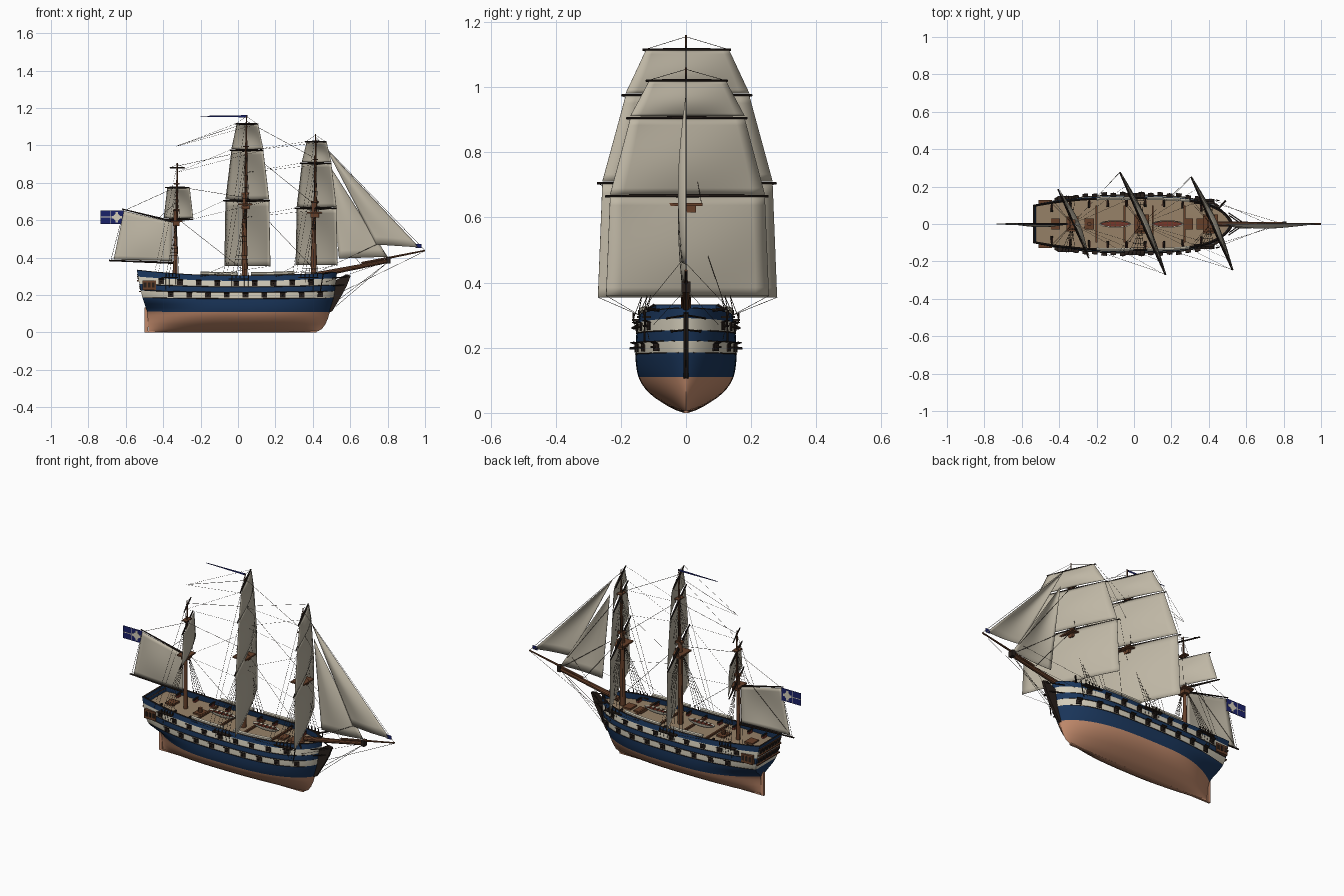
import bpy, bmesh, math
from mathutils import Vector as V, Matrix

if "Cube" in bpy.data.objects:
    bpy.data.objects.remove(bpy.data.objects["Cube"])

def mat(name, r, g, b):
    m = bpy.data.materials.new(name)
    m.diffuse_color = tuple((c / 255) ** 2.2 for c in (r, g, b)) + (1,)
    m.use_nodes = True
    m.node_tree.nodes["Principled BSDF"].inputs["Base Color"].default_value = m.diffuse_color
    return m
COPPER = mat("copper", 194, 138, 108)
BLUE = mat("hull_blue", 32, 57, 92)
CREAM = mat("cream_paint", 210, 203, 184)
SAIL = mat("sailcloth", 190, 182, 164)
DECK = mat("deck_wood", 150, 129, 104)
WOOD = mat("spar_brown", 102, 66, 46)
DARK = mat("black_brown", 44, 36, 32)
ROPE = mat("rope", 62, 54, 46)
NAVY = mat("flag_navy", 32, 38, 104)
RED = mat("dull_red", 122, 58, 46)

def obj(name, bm, mats, smooth=True):
    bmesh.ops.recalc_face_normals(bm, faces=bm.faces)
    me = bpy.data.meshes.new(name)
    bm.to_mesh(me); bm.free()
    o = bpy.data.objects.new(name, me)
    bpy.context.collection.objects.link(o)
    for m in mats if isinstance(mats, list) else [mats]:
        me.materials.append(m)
    if smooth:
        bpy.context.view_layer.objects.active = o
        bpy.ops.object.select_all(action='DESELECT')
        o.select_set(True)
        bpy.ops.object.shade_smooth_by_angle(angle=math.radians(35))
    return o

def cyl(bm, a, b, r1, r2=None, n=8):
    a, b = V(a), V(b); d = b - a
    M = Matrix.Translation((a + b) / 2) @ d.to_track_quat('Z', 'Y').to_matrix().to_4x4()
    bmesh.ops.create_cone(bm, cap_ends=True, segments=n, radius1=r1,
                          radius2=r1 if r2 is None else r2, depth=d.length, matrix=M)

def box(bm, c, s, rot=Matrix()):
    bmesh.ops.create_cube(bm, size=1, matrix=Matrix.Translation(c) @ rot @ Matrix.Diagonal((*s, 1)))

def rope(a, b, r=0.0008):
    cyl(rig, a, b, r, n=4)

def table(pts, z):
    for (z0, a), (z1, b) in zip(pts, pts[1:]):
        if z <= z1:
            return a + (b - a) * max(0, (z - z0) / (z1 - z0))
    return pts[-1][1]

# ---- hull form: beam, stern and stem profiles by height
BEAM = [(0, .006), (.008, .03), (.02, .055), (.045, .094), (.06, .112), (.075, .126), (.092, .138), (.11, .146),
        (.13, .151), (.15, .154), (.19, .156), (.24, .153), (.28, .147), (.31, .141)]
STERN = [(0, -.478), (.11, -.485), (.15, -.5), (.18, -.511), (.31, -.543)]
STEM = [(0, .40), (.008, .43), (.02, .45), (.045, .468), (.075, .481), (.11, .491), (.18, .512), (.24, .522), (.31, .53)]
SQUARE = [(0, .03), (.08, .04), (.12, .12), (.16, .5), (.2, .66), (.31, .72)]

def half(t, z):
    s, k = table(SQUARE, z), min(1, z / .2)
    if t < .45:
        f = s + (1 - s) * (1 - (1 - t / .45) ** (2.2 + (1 - k)))
    else:
        f = max(0, 1 - ((t - .45) / .55) ** (2.6 + 1.2 * k)) ** (.85 - .25 * k)
    return table(BEAM, z) * f

def sheer(x, z):
    return z + (.03 if x < 0 else .02) * (x / .54) ** 2 * min(1.2, z / .3) ** 3

def side(x, z):
    a, b = table(STERN, z), table(STEM, z)
    return half(min(1, max(0, (x - a) / (b - a))), z)

# rows: height, inset, material slot of the strip below the row
rows = [(0, 0, 0), (.008, 0, 0), (.02, 0, 0), (.032, 0, 0), (.045, 0, 0), (.06, 0, 0), (.075, 0, 0), (.092, 0, 0),
        (.11, 0, 0), (.13, 0, 1), (.15, 0, 1), (.165, 0, 1), (.182, 0, 1), (.214, 0, 2), (.244, 0, 1),
        (.276, 0, 2), (.302, 0, 1), (.302, .01, 3), (.272, .01, 1), (.274, 1, 4)]
ts = [0] + [math.sin(i / 44 * math.pi / 2) ** 1.25 for i in range(45)]
bm = bmesh.new(); grid = []
for z, ins, m in rows:
    a, b = table(STERN, z), table(STEM, z)
    inn = min(ins, .01); line = []
    for i, t in enumerate(ts):
        x = a + inn + (b - a - 2 * inn) * t
        y = 0 if i == 0 or ins == 1 else max(0, half(t, z) - inn)
        line.append(bm.verts.new((x, y, sheer(x, z))))
    grid.append(line)
for j in range(1, len(rows)):
    for i in range(len(ts) - 1):
        f = bm.faces.new((grid[j - 1][i], grid[j - 1][i + 1], grid[j][i + 1], grid[j][i]))
        f.material_index = rows[j][2]
bmesh.ops.mirror(bm, geom=bm.verts[:] + bm.edges[:] + bm.faces[:], axis='Y', merge_dist=1e-5)
bmesh.ops.remove_doubles(bm, verts=bm.verts, dist=1e-5)
obj("hull", bm, [COPPER, BLUE, CREAM, DARK, DECK])

# wales, rails and hammock rolls follow the hull side
def strake(name, m, z, x0, x1, r, out=0.0, n=4):
    bm = bmesh.new()
    for s in (1, -1):
        p = [V((x, s * (side(x, z) + out), sheer(x, z))) for x in [x0 + (x1 - x0) * i / 28 for i in range(29)]]
        for a, b in zip(p, p[1:]):
            cyl(bm, a, b, r, n=n)
    obj(name, bm, m)
for i, z in enumerate((.181, .215, .244)):
    strake("wale_%d" % i, DARK, z, -.5, .505, .0018)
strake("top_rail", DARK, .302, -.54, .52, .003, -.004)
strake("hammock_roll_aft", CREAM, .313, -.2, .0, .009, -.004, 6)
strake("hammock_roll_fore", CREAM, .313, .07, .3, .009, -.004, 6)

# keel, rudder, beakhead
bm = bmesh.new(); box(bm, (-.03, 0, .004), (.9, .012, .008)); box(bm, (-.491, 0, .067), (.018, .012, .134))
obj("keel_and_rudder", bm, COPPER)
bm = bmesh.new()
f = bm.faces.new([bm.verts.new((x, -.008, z)) for x, z in
                  ((.478, .1), (.505, .115), (.55, .19), (.582, .25), (.603, .305), (.575, .31), (.525, .28), (.5, .2))])
r = bmesh.ops.extrude_face_region(bm, geom=[f])
bmesh.ops.translate(bm, vec=(0, .016, 0), verts=[v for v in r['geom'] if isinstance(v, bmesh.types.BMVert)])
for s in (1, -1):
    cyl(bm, (.505, s * .06, .29), (.595, 0, .3), .003)
    cyl(bm, (.51, s * .045, .25), (.575, 0, .255), .003)
    cyl(bm, (.45, s * .08, .315), (.49, s * .125, .32), .005)
    cyl(bm, (.455, s * .125, .31), (.44, s * .128, .22), .003)
obj("beakhead_and_anchors", bm, DARK)

# gun ports, lids, barrels
ports, lids = bmesh.new(), bmesh.new()
for z, x0, n in ((.26, -.41, 9), (.198, -.36, 9)):
    for i in range(n):
        x = x0 + .1 * i
        zz = sheer(x, z)
        for s in (1, -1):
            y = side(x, z)
            yaw = Matrix.Rotation(s * math.atan2(side(x + .01, z) - side(x - .01, z), .02), 4, 'Z')
            box(ports, (x, s * y, zz), (.03, .006, .024), yaw)
            cyl(ports, (x, s * (y - .01), zz), (x, s * (y + .018), zz), .004, .003)
            box(lids, (x, s * (y + .008), zz + .015), (.03, .016, .003), yaw @ Matrix.Rotation(s * .35, 4, 'X'))
obj("gun_ports", ports, DARK, False); obj("port_lids", lids, DARK, False)

# stern windows and quarter galleries
win, frame = bmesh.new(), bmesh.new()
for z in (.225, .272):
    x = table(STERN, z); zz = sheer(x, z)
    tilt = Matrix.Rotation(-.24, 4, 'Y')
    box(frame, (x, 0, zz - .017), (.014, .2, .006)); box(frame, (x, 0, zz + .017), (.014, .2, .006))
    for i in range(-3, 4):
        box(win, (x, i * .027, zz), (.008, .018, .022), tilt)
for s in (1, -1):
    y = side(-.475, .25)
    box(frame, (-.475, s * y, .252), (.072, .024, .05))
    for i in (-1, 0, 1):
        box(win, (-.475 + i * .022, s * (y + .011), .254), (.015, .006, .026))
obj("stern_windows", win, DARK, False); obj("stern_galleries", frame, WOOD, False)

# deck fittings: guns, gratings, boats
guns, carr, hatch = bmesh.new(), bmesh.new(), bmesh.new()
for i in range(9):
    x = -.44 + .1 * i
    for s in (1, -1):
        y, z = side(x, .28) - .035, sheer(x, .272)
        box(carr, (x, s * y, z + .006), (.014, .03, .012))
        cyl(guns, (x, s * (y - .02), z + .016), (x, s * (y + .025), z + .016), .006, .004)
for x in (-.42, -.24, .29, .36):
    box(hatch, (x, 0, sheer(x, .272) + .005), (.05, .06, .012))
cyl(hatch, (-.24, 0, .28), (-.24, 0, .31), .012)
for x in (-.2, -.05, .1, .27):
    box(hatch, (x, 0, .29), (.01, .2, .01))
obj("deck_guns", guns, DARK); obj("gun_carriages", carr, RED); obj("hatches_and_beams", hatch, WOOD, False)
for k, cx in enumerate((-.1, .18)):
    bm = bmesh.new()
    bmesh.ops.create_uvsphere(bm, u_segments=20, v_segments=10, radius=1,
                              matrix=Matrix.Translation((cx, 0, .318)) @ Matrix.Diagonal((.085, .02, .026, 1)))
    bmesh.ops.delete(bm, geom=[v for v in bm.verts if v.co.z > .3185], context='VERTS')
    r = bmesh.ops.holes_fill(bm, edges=bm.edges)
    bmesh.ops.inset_region(bm, faces=r['faces'], thickness=.006, depth=-.006)
    for f in bm.faces:
        f.material_index = int(f.calc_center_median().z > .31 and len(f.verts) > 4)
    obj("boat_%d" % k, bm, [CREAM, RED])
    thw = bmesh.new()
    for i in (-2, -1, 0, 1, 2):
        box(thw, (cx + i * .025, 0, .317), (.006, .03, .003))
    obj("boat_seats_%d" % k, thw, WOOD, False)

# ---- spars, sails and rigging
rig, yards = bmesh.new(), bmesh.new()
A = math.radians(24)
D, N = V((-math.sin(A), math.cos(A), 0)), V((math.cos(A), math.sin(A), 0))

def sail(name, p00, p10, p11, p01, belly, n=12):
    bm = bmesh.new(); g = []
    for j in range(n + 1):
        v = j / n
        g.append([bm.verts.new(V(p00).lerp(V(p10), i / n).lerp(V(p01).lerp(V(p11), i / n), v)
                 + V(belly) * math.sin(math.pi * i / n) * math.sin(math.pi * (.12 + .88 * v)))
                 for i in range(n + 1)])
    for j in range(n):
        for i in range(n):
            bm.faces.new((g[j][i], g[j][i + 1], g[j + 1][i + 1], g[j + 1][i]))
    bmesh.ops.remove_doubles(bm, verts=bm.verts, dist=1e-5)
    o = obj(name, bm, SAIL)
    o.modifiers.new("thickness", 'SOLIDIFY').thickness = .002

masts = [("fore", .41, .64, [(.665, .25), (.905, .185), (1.02, .125)], (.36, .25), 1.06, .04),
         ("main", .04, .685, [(.705, .275), (.975, .2), (1.115, .135)], (.355, .275), 1.16, -.33),
         ("mizzen", -.33, .595, [(.605, .185), (.775, .14), (.88, .085)], None, .905, None)]
for name, x, top, ys, foot, peak, aft in masts:
    k = .8 if foot is None else 1
    bm = bmesh.new()
    cyl(bm, (x - .005, 0, .2), (x - .005, 0, top + .06), .016 * k, .011 * k, 12)
    cyl(bm, (x + .003, 0, top - .02), (x + .003, 0, ys[1][0] + .04), .009 * k, .006 * k)
    cyl(bm, (x + .005, 0, ys[1][0]), (x + .005, 0, peak), .005, .003)
    box(bm, (x, 0, top), (.08 * k, .1 * k, .008)); box(bm, (x, 0, top - .015), (.045 * k, .06 * k, .02))
    box(bm, (x, 0, top + .058), (.04 * k, .025, .012)); box(bm, (x + .003, 0, ys[1][0] + .02), (.03, .05, .006))
    obj(name + "_mast", bm, WOOD)
    C = lambda z, d=.006: V((x, 0, z)) + N * d
    for i, (z, h) in enumerate(ys):
        L = h / math.cos(A)
        for s in (1, -1):
            cyl(yards, C(z), C(z) + D * L * s, .008 * k - .001 * i, .0035)
            if i == 2:
                rope(C(z) + D * L * s * .97, (x + .005, 0, peak - .005))
            if aft is not None:
                rope(C(z) + D * L * s, (aft, 0, z - .05 if aft > 0 else z - .12), .0006)
        lower = ys[i - 1] if i else foot
        if lower is None or (foot is None and i == 2):
            continue
        lo, hi = C(lower[0] + (.006 if i else 0), .012), C(z - .002, .012)
        hb, ht = lower[1] * (.95 if i else 1) / math.cos(A), L * .95
        sail("%s_sail_%d" % (name, i), lo - D * hb, lo + D * hb, hi + D * ht, hi - D * ht, N * .024)
    # channels, shrouds, ratlines, backstays
    ch = bmesh.new()
    for s in (1, -1):
        y = side(x - .03, .27) + .005
        box(ch, (x - .035, s * y, sheer(x, .285)), (.11 * k, .026, .006))
        y += .008
        feet = [V((x + .015 - .022 * k * i, s * y, sheer(x, .29))) for i in range(5)]
        head = V((x, s * .014, top))
        for p in feet:
            rope(p, head, .001)
            rope(p, p + V((0, -s * .016, -.075)), .001)
            cyl(ch, p, p + V((0, 0, .016)), .003, n=6)
        for i in range(1, 15):
            rope(feet[0].lerp(head, i / 16), feet[-1].lerp(head, i / 16), .0006)
        up = V((x + .003, 0, ys[1][0] + .015))
        e = [V((x + .02 - .022 * i, s * .048 * k, top)) for i in range(3)]
        for p in e:
            rope(p, up)
        for i in range(1, 9):
            rope(e[0].lerp(up, i / 10), e[2].lerp(up, i / 10), .0006)
        for i, z in enumerate((ys[1][0], peak - .03)):
            rope((x - .1 - .02 * i, s * side(x - .1, .28), .3), (x, 0, z))
    obj(name + "_channels", ch, DARK, False)
obj("yards", yards, DARK)

# bowsprit, boom and gaff
bm = bmesh.new()
cyl(bm, (.43, 0, .31), (.81, 0, .383), .015, .01, 10)
cyl(bm, (.66, 0, .37), (1.0, 0, .438), .007, .004)
obj("bowsprit", bm, WOOD)
bm = bmesh.new()
box(bm, (.805, 0, .387), (.02, .028, .034))
cyl(bm, (-.34, 0, .372), (-.69, 0, .385), .006, .004); cyl(bm, (-.335, 0, .59), (-.62, 0, .66), .006, .003)
obj("boom_gaff_and_cap", bm, DARK)

# fore-and-aft sails
sail("spanker", (-.665, 0, .39), (-.35, 0, .382), (-.35, 0, .588), (-.61, 0, .65), (0, -.015, 0))
sail("outer_jib", (.74, -.01, .47), (.97, 0, .455), (.47, 0, .985), (.47, 0, .985), (0, -.022, 0))
sail("inner_jib", (.54, -.01, .395), (.8, 0, .405), (.485, 0, .9), (.485, 0, .9), (0, -.022, 0))

# stays and running lines
F, M, Z = .415, .045, -.325
for x0, z0, x1, z1 in ((F, 1.045, 1.0, .438), (F, .92, .81, .39), (F, .68, .8, .39), (F, .66, .66, .36),
                       (M, .72, F, .33), (M, .98, F, .68), (M, 1.13, F, .93), (Z, .61, M, .32),
                       (Z, .78, M, .72), (Z, .89, M, .97), (M, 1.12, -.32, 1.0), (Z, .78, -.6, .655),
                       (-.61, .655, -.68, .385), (Z, .7, -.68, .385), (.8, .375, .545, .18), (.8, .375, .525, .14),
                       (1.0, .435, .56, .22)):
    rope((x0, 0, z0), (x1, 0, z1), .001)
for s in (1, -1):
    rope((.8, 0, .38), (.47, s * .1, .27)); rope((.74, -.01, .47), (.4, s * .14, .31))
    for x, z, h, xe in ((.41, .36, .25, .2), (.04, .355, .275, -.2)):
        p = V((x, 0, z)) + N * .012 + D * s * h / math.cos(A)
        rope(p, (xe, s * side(xe, .28), .3))
obj("rigging", rig, ROPE, False)

# flags
bm = bmesh.new()
box(bm, (-.672, 0, .617), (.125, .002, .072)); box(bm, (.965, 0, .462), (.03, .002, .022))
bm.faces.new([bm.verts.new(p) for p in ((.05, 0, 1.162), (.05, 0, 1.15), (-.2, 0, 1.154), (-.2, 0, 1.158))])
obj("flags_and_pennant", bm, NAVY, False)
bm = bmesh.new()
for a in (0, 45, 90, 135):
    box(bm, (-.648, 0, .617), (.056 if a % 90 == 0 else .036, .004, .014), Matrix.Rotation(math.radians(a), 4, 'Y'))
box(bm, (-.707, 0, .617), (.054, .004, .004)); box(bm, (-.68, 0, .617), (.003, .004, .072))
obj("flag_cross", bm, CREAM, False)
